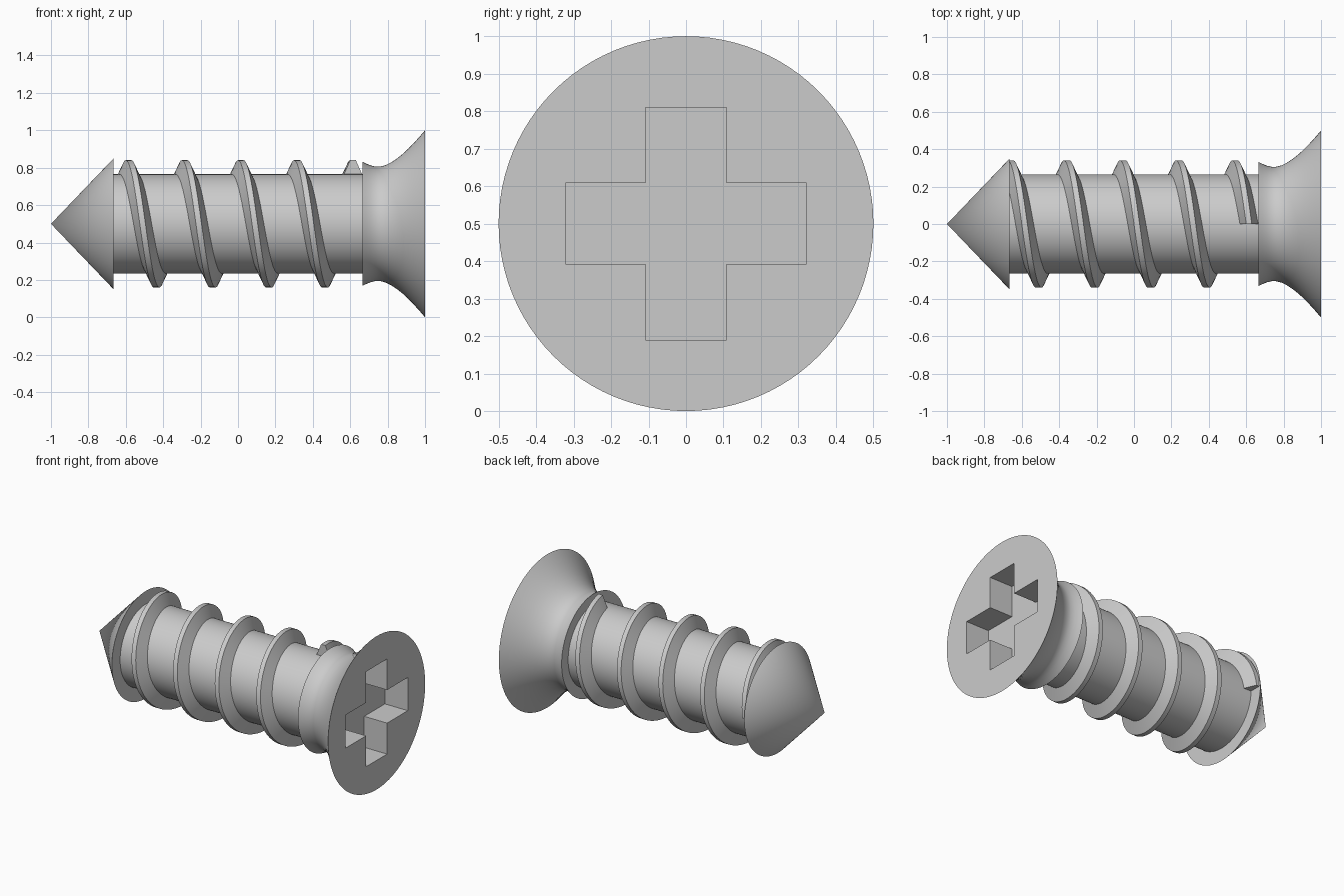
import bpy
import bmesh
from math import sin, cos, pi, radians

if "Cube" in bpy.data.objects:
    bpy.data.objects.remove(bpy.data.objects["Cube"], do_unlink=True)

AXIS_Z = 0.5
SIDES = 96

steel = bpy.data.materials.new("grey steel")
steel.use_nodes = True
steel.diffuse_color = (0.6, 0.6, 0.6, 1)
steel.node_tree.nodes["Principled BSDF"].inputs["Base Color"].default_value = (0.6, 0.6, 0.6, 1)


def around(x, r, a):
    """Point at radius r and angle a (from +y towards +z) about the screw axis."""
    return (x, r * cos(a), AXIS_Z + r * sin(a))


def finish(name, bm):
    bmesh.ops.recalc_face_normals(bm, faces=bm.faces)
    mesh = bpy.data.meshes.new(name)
    bm.to_mesh(mesh)
    bm.free()
    mesh.materials.append(steel)
    obj = bpy.data.objects.new(name, mesh)
    bpy.context.collection.objects.link(obj)
    return obj


def activate(obj):
    bpy.ops.object.select_all(action='DESELECT')
    obj.select_set(True)
    bpy.context.view_layer.objects.active = obj


def smooth(obj):
    activate(obj)
    bpy.ops.object.shade_smooth_by_angle(angle=radians(30))


def lathe(name, profile):
    """Revolve (x, radius) points about the screw axis and cap open ends."""
    bm = bmesh.new()
    rings = []
    for x, r in profile:
        count = SIDES if r > 0 else 1
        rings.append([bm.verts.new(around(x, r, 2 * pi * i / SIDES)) for i in range(count)])
    for a, b in zip(rings, rings[1:]):
        for i in range(SIDES):
            j = (i + 1) % SIDES
            if len(a) == 1:
                bm.faces.new((a[0], b[i], b[j]))
            else:
                bm.faces.new((a[i], a[j], b[j], b[i]))
    for ring in (rings[0], rings[-1]):
        if len(ring) > 1:
            bm.faces.new(ring)
    return finish(name, bm)


# Pointed tip and shank
smooth(lathe("tip", [(-1, 0), (-0.665, 0.35)]))
smooth(lathe("shank", [(-0.68, 0.265), (0.68, 0.265)]))

# Flared head
head = lathe("head", [
    (0.665, 0.332), (0.685, 0.322), (0.71, 0.312), (0.735, 0.306), (0.76, 0.306),
    (0.79, 0.314), (0.82, 0.329), (0.85, 0.349), (0.88, 0.373), (0.91, 0.401),
    (0.94, 0.432), (0.97, 0.465), (1, 0.5)])

# Cross-shaped driver recess
LONG, HALF, DEPTH = 0.321, 0.108, 0.165
bm = bmesh.new()
corner = [(LONG, -HALF), (LONG, HALF), (HALF, HALF)]
outline = []
for turn in range(4):
    for y, z in corner:
        for _ in range(turn):
            y, z = -z, y
        # the upright arm is very slightly shorter
        outline.append((y, max(-0.31, min(0.31, z))))
floor = bm.faces.new([bm.verts.new((1 - DEPTH, y, AXIS_Z + z)) for y, z in outline])
extruded = bmesh.ops.extrude_face_region(bm, geom=[floor])["geom"]
bmesh.ops.translate(bm, vec=(DEPTH + 0.1, 0, 0),
                    verts=[v for v in extruded if isinstance(v, bmesh.types.BMVert)])
cutter = finish("recess_cutter", bm)
cutter.hide_render = True
cut = head.modifiers.new("recess", 'BOOLEAN')
cut.operation = 'DIFFERENCE'
cut.solver = 'EXACT'
cut.object = cutter
activate(head)
bpy.ops.object.modifier_apply(modifier=cut.name)
bpy.data.objects.remove(cutter, do_unlink=True)
smooth(head)

# Helical thread: tapered section swept from the tip to the head
PITCH, TURNS, START = 0.3, 4.25, -0.66
section = [(-0.055, 0.25), (-0.015, 0.34), (0.015, 0.34), (0.055, 0.25)]
bm = bmesh.new()
steps = int(SIDES * TURNS)
rows = []
for s in range(steps + 1):
    t = s / SIDES
    rows.append([bm.verts.new(around(START + PITCH * t + dx, r, 2 * pi * t)) for dx, r in section])
for a, b in zip(rows, rows[1:]):
    for i in range(4):
        j = (i + 1) % 4
        bm.faces.new((a[i], a[j], b[j], b[i]))
bm.faces.new(rows[0])
bm.faces.new(rows[-1])
smooth(finish("thread", bm))
